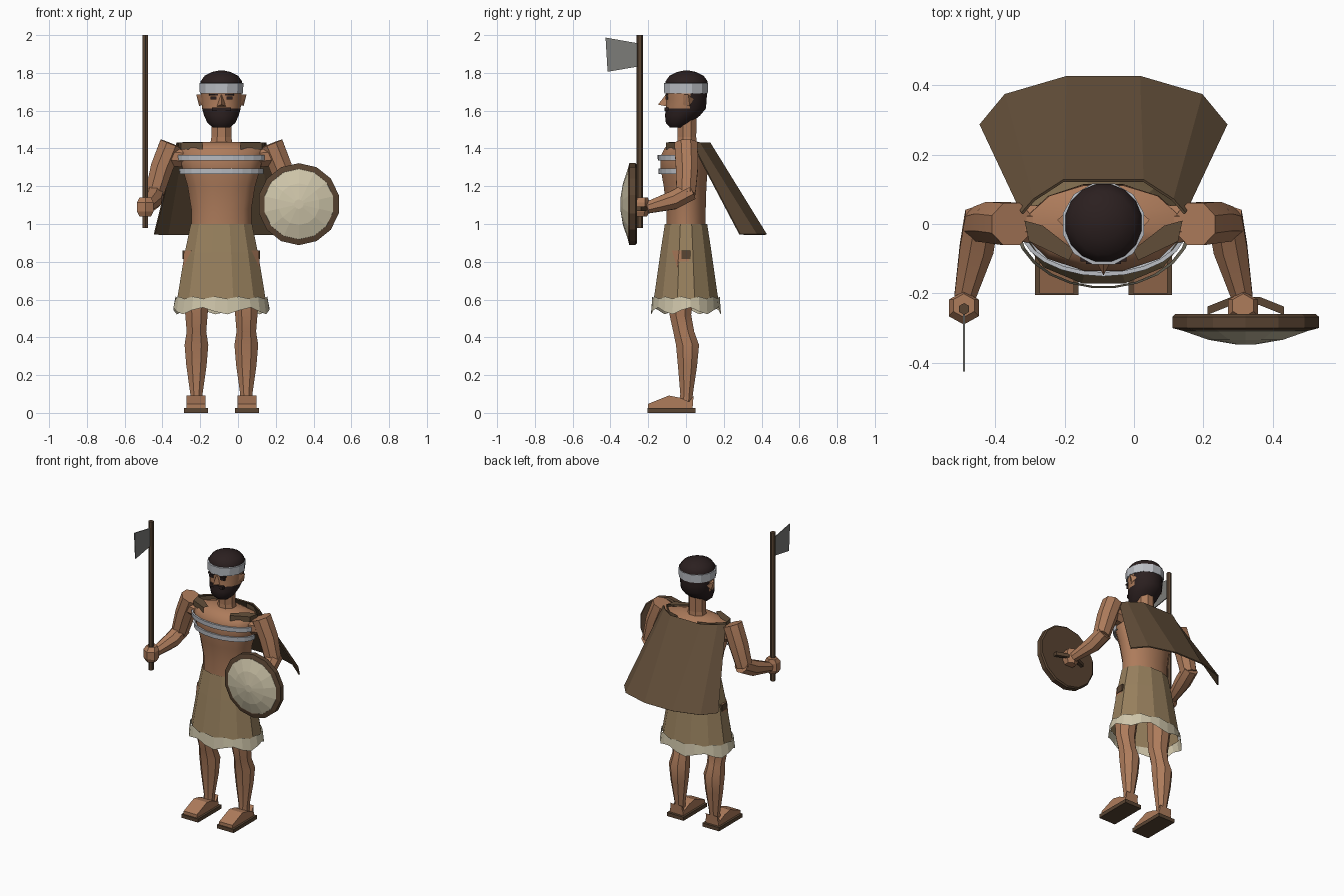
import bpy, bmesh, math
from mathutils import Vector

if "Cube" in bpy.data.objects:
    bpy.data.objects.remove(bpy.data.objects["Cube"])

CX = -0.088  # body centre line


def mat(name, r, g, b):
    m = bpy.data.materials.new(name)
    m.diffuse_color = (r, g, b, 1)
    m.use_nodes = True
    m.node_tree.nodes["Principled BSDF"].inputs["Base Color"].default_value = m.diffuse_color
    return m


SKIN = mat("skin", 0.42, 0.20, 0.105)
KHAKI = mat("khaki_cloth", 0.31, 0.215, 0.11)
CREAM = mat("cream", 0.62, 0.56, 0.40)
BROWN = mat("brown_leather", 0.125, 0.078, 0.042)
WOOD = mat("dark_wood", 0.10, 0.058, 0.032)
HAIR = mat("dark_hair", 0.024, 0.014, 0.014)
BAND = mat("pale_grey", 0.50, 0.52, 0.56)
METAL = mat("grey_metal", 0.20, 0.20, 0.19)


def make(name, verts, faces, mats, smooth=None):
    me = bpy.data.meshes.new(name)
    me.from_pydata([tuple(v) for v in verts], [], faces)
    bm = bmesh.new()
    bm.from_mesh(me)
    bmesh.ops.recalc_face_normals(bm, faces=bm.faces)
    bm.to_mesh(me)
    bm.free()
    for m in (mats if isinstance(mats, list) else [mats]):
        me.materials.append(m)
    ob = bpy.data.objects.new(name, me)
    bpy.context.collection.objects.link(ob)
    if smooth:
        bpy.ops.object.select_all(action='DESELECT')
        ob.select_set(True)
        bpy.context.view_layer.objects.active = ob
        bpy.ops.object.shade_smooth_by_angle(angle=math.radians(smooth))
    return ob


def skin(name, rings, mats, closed=True, caps=True, smooth=None):
    """Bridge a list of equally long point rings."""
    n = len(rings[0])
    verts = [p for r in rings for p in r]
    faces = []
    for i in range(len(rings) - 1):
        for j in range(n if closed else n - 1):
            k = (j + 1) % n
            faces.append((i*n + j, i*n + k, (i+1)*n + k, (i+1)*n + j))
    if caps:
        faces.append(tuple(range(n)))
        faces.append(tuple(range(len(verts) - n, len(verts))))
    return make(name, verts, faces, mats, smooth)


def oval(x, y, z, rx, ry, n, turn=0.5):
    return [Vector((x + rx*math.cos(2*math.pi*(i+turn)/n),
                    y + ry*math.sin(2*math.pi*(i+turn)/n), z)) for i in range(n)]


def column(name, rows, n, mats, x=CX, **kw):
    """Stack of horizontal ovals; rows are (z, y, rx, ry)."""
    return skin(name, [oval(x, y, z, rx, ry, n) for z, y, rx, ry in rows], mats, **kw)


def tube(name, path, radii, n, m, **kw):
    """Limb along a path, rings at right angles to it."""
    pts = [Vector(p) for p in path]
    rings = []
    for i, p in enumerate(pts):
        d = (pts[min(i+1, len(pts)-1)] - pts[max(i-1, 0)]).normalized()
        u = d.cross(Vector((1, 0, 0))).normalized()
        w = d.cross(u)
        rings.append([p + radii[i]*(u*math.cos(2*math.pi*(j+.5)/n) + w*math.sin(2*math.pi*(j+.5)/n))
                      for j in range(n)])
    return skin(name, rings, m, **kw)


def prism(name, profile, x, half, m):
    """Side profile of (y, z) points extruded across x."""
    return skin(name, [[Vector((x + s*half, y, z)) for y, z in profile] for s in (-1, 1)], m)


def box(name, x0, x1, y0, y1, z0, z1, m):
    return prism(name, [(y0, z0), (y1, z0), (y1, z1), (y0, z1)], (x0+x1)/2, (x1-x0)/2, m)


# Torso and neck
column("torso", [(0.97, 0, .165, .108), (1.08, 0, .165, .108), (1.2, -.005, .185, .117),
                 (1.3, -.01, .215, .13), (1.36, -.01, .228, .128), (1.405, 0, .22, .115),
                 (1.435, 0, .11, .07)], 12, SKIN, smooth=45)
column("neck", [(1.41, .005, .066, .058), (1.46, .005, .057, .053), (1.58, .005, .057, .055)], 8, SKIN)

# Painted chest stripes, front half only
for i, (z, rx) in enumerate([(1.28, .212), (1.35, .23)]):
    rings = []
    for dz, g in ((-.015, 0), (-.015, .01), (.015, .012), (.015, 0)):
        ring = oval(CX, -.01, z + dz, rx + g, .129 + g - (.004 if i == 0 else 0), 24, 0)
        rings.append(ring[12:] + ring[:1])
    skin("chest_stripe", rings, BAND, closed=False, caps=False)

# Head: hair on the crown, back and beard, bare face between
head = column("head", [(1.51, -.045, .045, .04), (1.535, -.04, .075, .068), (1.575, -.018, .094, .095),
                       (1.612, 0, .104, .108), (1.66, .003, .108, .108), (1.725, .003, .112, .114),
                       (1.755, .003, .112, .114), (1.785, .003, .09, .092), (1.805, .003, .05, .05),
                       (1.812, .003, .015, .015)], 16, [SKIN, HAIR], smooth=40)
for p in head.data.polygons:
    c = p.center
    p.material_index = int(c.z > 1.725 or c.z < 1.61 or c.y > .03)
# Headband
column("headband", [(1.692, 0, .108, .108), (1.69, 0, .118, .119), (1.745, 0, .121, .121),
                    (1.747, 0, .108, .108)], 12, BAND, caps=False)
# Nose
make("nose", [(CX, -.1, 1.695), (CX-.026, -.1, 1.622), (CX+.026, -.1, 1.622), (CX, -.148, 1.632)],
     [(0, 1, 3), (0, 3, 2), (1, 2, 3), (0, 2, 1)], SKIN)
# Moustache
box("moustache", CX-.05, CX+.05, -.115, -.09, 1.598, 1.618, HAIR)

for s, side in ((-1, "right"), (1, "left")):
    def X(d):
        return CX + s*d

    # Eyes, brows and ears
    for part, z, h, w in (("eye", 1.667, .009, .016), ("brow", 1.684, .005, .024)):
        box(side + "_" + part, X(.042)-w, X(.042)+w, -.108, -.095, z-h, z+h, HAIR)
    make(side + "_ear", [(X(.1), -.02, 1.63), (X(.1), -.025, 1.685), (X(.133), .012, 1.685),
                         (X(.118), .02, 1.625), (X(.1), .04, 1.66)],
         [(0, 1, 2), (0, 2, 3), (2, 1, 4), (2, 4, 3), (0, 3, 4), (0, 4, 1)], SKIN)

    # Arm bent at the elbow, closed fist
    tube(side + "_upper_arm", [(X(.265), 0, 1.425), (X(.315), .005, 1.3), (X(.355), 0, 1.16)],
         [.066, .064, .054], 8, SKIN, smooth=30)
    tube(side + "_forearm", [(X(.35), .025, 1.175), (X(.366), -.07, 1.125), (X(.4), -.21, 1.085)],
         [.053, .053, .033], 8, SKIN, smooth=30)
    column(side + "_fist", [(1.04, -.242, .036, .036), (1.065, -.242, .05, .048),
                            (1.115, -.242, .05, .048), (1.14, -.235, .035, .034)], 6, SKIN, x=X(.403))
    # Shoulder joint
    tube(side + "_shoulder", [(X(.16), 0, 1.35), (X(.27), 0, 1.36)], [.06, .055], 8, SKIN)

    # Leg
    column(side + "_leg", [(.86, -.01, .072, .07), (.7, -.02, .08, .08), (.52, -.03, .064, .062),
                           (.43, -.012, .056, .06), (.36, .008, .068, .066), (.25, .008, .058, .055),
                           (.1, .003, .035, .036), (.06, .0, .035, .036)],
           8, SKIN, x=X(.132), smooth=30)
    # Foot, heel and sandal sole
    prism(side + "_foot", [(-.2, .026), (-.2, .048), (-.09, .092), (-.03, .08), (.035, .05), (.035, .026)],
          X(.135), .05, SKIN)
    prism(side + "_heel", [(-.01, .026), (.035, .026), (.04, .092), (.02, .065)], X(.135), .045, SKIN)
    box(side + "_sandal", X(.135)-.063, X(.135)+.063, -.205, .05, 0, .025, WOOD)
    # Hip knot on the skirt
    box(side + "_hip_tie", X(.19)-.015, X(.19)+.015, -.025, .025, .815, .86, WOOD)

    # Cape flap over the shoulder
    skin(side + "_cape_flap",
         [[Vector((X(a), b, z)) for a, b in ((.075, .11), (.15, .085), (.228, .01), (.215, -.05), (.1, -.105))]
          for z in (1.395, 1.432)], BROWN, closed=False, caps=False)
    make(side + "_cape_top", [(X(.228), .01, 1.432), (X(.215), -.05, 1.432), (X(.1), -.105, 1.432),
                              (X(.085), -.075, 1.434), (X(.175), -.005, 1.434)],
         [(0, 1, 2, 3, 4)], BROWN)

# Skirt with pale zigzag hem
column("skirt", [(1.0, 0, .168, .116), (.85, 0, .2, .14), (.6, 0, .243, .177)], 12, KHAKI, caps=False)
top = oval(CX, 0, .61, .245, .18, 24)
hem = oval(CX, 0, .54, .256, .186, 24)
for i in range(24):
    hem[i].z += (.018, -.004, -.018, .004)[i % 4]
    top[i].z += (-.006, .006)[i % 2]
skin("skirt_hem", [top, hem], CREAM, caps=False)

# Cape hanging off the back
upper = [(.235, .03), (.2, .07), (.115, .125)]
lower = [(.355, .285), (.283, .372), (.105, .424)]


def cape_row(pts, z):
    return [Vector((CX - a, b, z)) for a, b in pts] + [Vector((CX + a, b, z)) for a, b in reversed(pts)]


cape = skin("cape", [cape_row(upper, 1.43), cape_row(lower, .945)], BROWN, closed=False, caps=False)
sol = cape.modifiers.new("thickness", 'SOLIDIFY')
sol.thickness = .008
sol.offset = 0

# Axe: hexagonal shaft and thin blade
SX, SY = -.49, -.245
skin("axe_shaft", [oval(SX, SY, z, .017, .017, 6) for z in (.98, 2.0)], WOOD)
prism("axe_blade", [(SY, 1.955), (-.426, 1.987), (-.415, 1.806), (SY, 1.835)], SX, .003, METAL)

# Shield: wooden rim with domed pale face
HX, HZ = .322, 1.105


def disc(rows, n=14):
    return [[Vector((HX + r*math.cos(2*math.pi*(i+.5)/n), y, HZ + r*math.sin(2*math.pi*(i+.5)/n)))
             for i in range(n)] for y, r in rows]


skin("shield_rim", disc([(-.26, .208), (-.268, .217), (-.3, .217), (-.307, .19)]), WOOD)
skin("shield_face", disc([(-.302, .19), (-.308, .186), (-.334, .11), (-.348, .025)]), CREAM)
# Bent grip behind the shield
skin("shield_grip", [[Vector((HX + x, y + dy, HZ - .025 + dz))
                      for dy, dz in ((-.012, -.012), (.012, -.012), (.012, .012), (-.012, .012))]
                     for x, y in ((-.11, -.25), (-.04, -.222), (.04, -.222), (.11, -.25))], WOOD)
